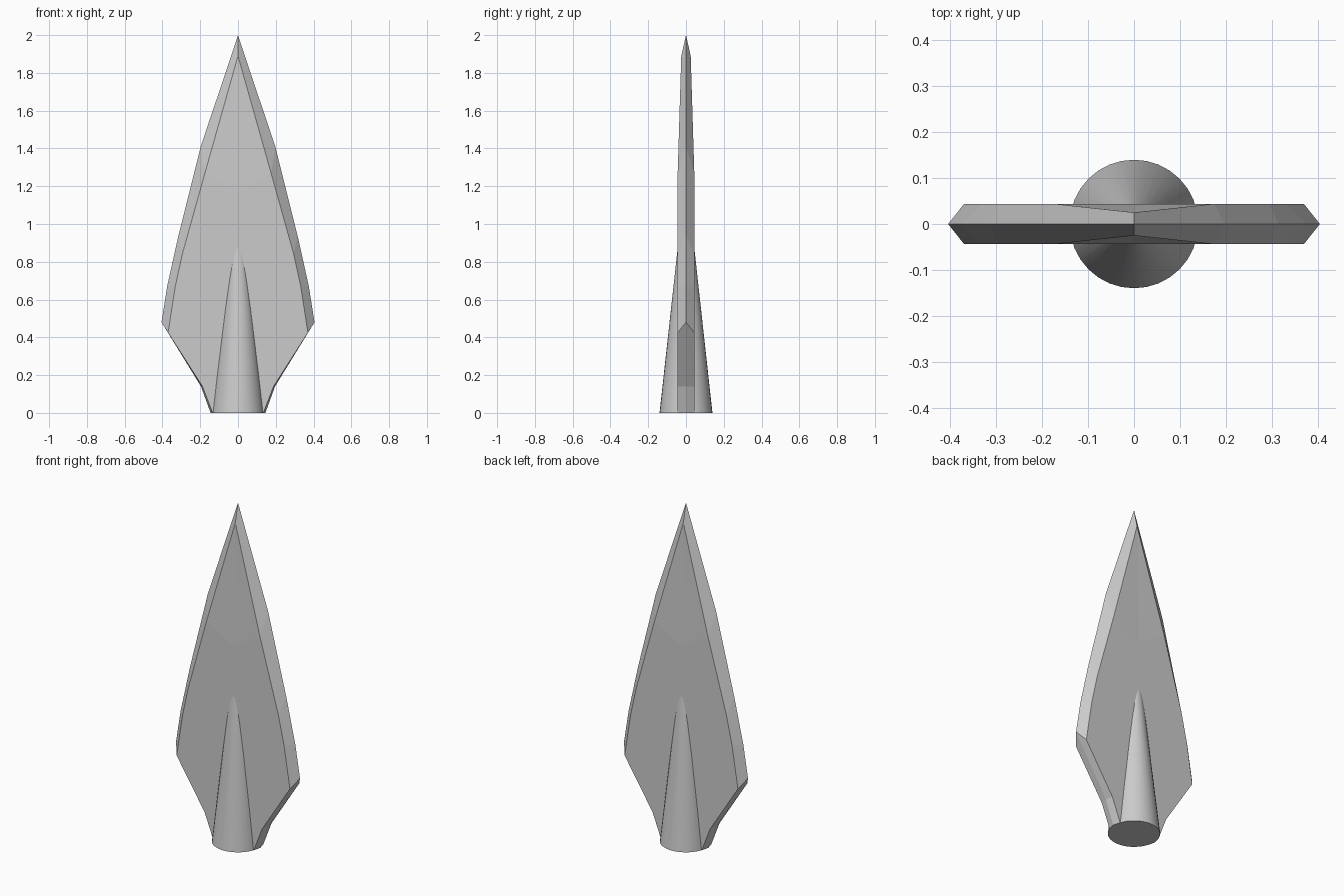
import bpy
import bmesh

cube = bpy.data.objects.get("Cube")
if cube:
    bpy.data.objects.remove(cube, do_unlink=True)

# One plain metal colour
metal = bpy.data.materials.new("grey metal")
metal.use_nodes = True
color = (0.6, 0.6, 0.6, 1)
metal.diffuse_color = color
metal.node_tree.nodes["Principled BSDF"].inputs["Base Color"].default_value = color

# Half profiles (x, z): sharp outer edge, and the border of the flat face
EDGE = [(0.145, 0), (0.196, 0.14), (0.405, 0.48), (0.375, 0.67),
        (0.315, 0.94), (0.197, 1.41), (0, 2)]
FACE = [(0.134, 0), (0.188, 0.14), (0.37, 0.425), (0.332, 0.67),
        (0.295, 0.84), (0.175, 1.27), (0, 1.89)]
THICK, TIP_THICK = 0.044, 0.025
RIDGE_START = 1.17


def add_blade():
    bm = bmesh.new()
    for sx in (-1, 1):
        edge = [bm.verts.new((sx * x, 0, z)) for x, z in EDGE]
        for sy in (-1, 1):
            face = [bm.verts.new((sx * x, sy * (THICK if x else TIP_THICK), z))
                    for x, z in FACE]
            low = bm.verts.new((0, sy * THICK, 0))
            mid = bm.verts.new((0, sy * THICK, RIDGE_START))
            core = bm.verts.new((0, 0, 0))
            # bevelled rim
            for i in range(len(edge) - 1):
                bm.faces.new((edge[i], edge[i + 1], face[i + 1], face[i]))
            # flat side, tapering point and underside
            bm.faces.new([low] + face[:-1] + [mid])
            bm.faces.new((mid, face[-2], face[-1]))
            bm.faces.new((core, edge[0], face[0], low))
    bmesh.ops.remove_doubles(bm, verts=bm.verts, dist=0.0001)
    bmesh.ops.recalc_face_normals(bm, faces=bm.faces)
    mesh = bpy.data.meshes.new("blade")
    bm.to_mesh(mesh)
    bm.free()
    blade = bpy.data.objects.new("blade", mesh)
    bpy.context.collection.objects.link(blade)
    return blade


blade = add_blade()
blade.data.materials.append(metal)

# Tapered socket running up into the blade
height = 0.9
bpy.ops.mesh.primitive_cone_add(vertices=32, radius1=0.14, radius2=0.041,
                                depth=height, location=(0, 0, height / 2))
socket = bpy.context.object
socket.name = "socket"
socket.data.materials.append(metal)
bpy.ops.object.shade_smooth_by_angle()
